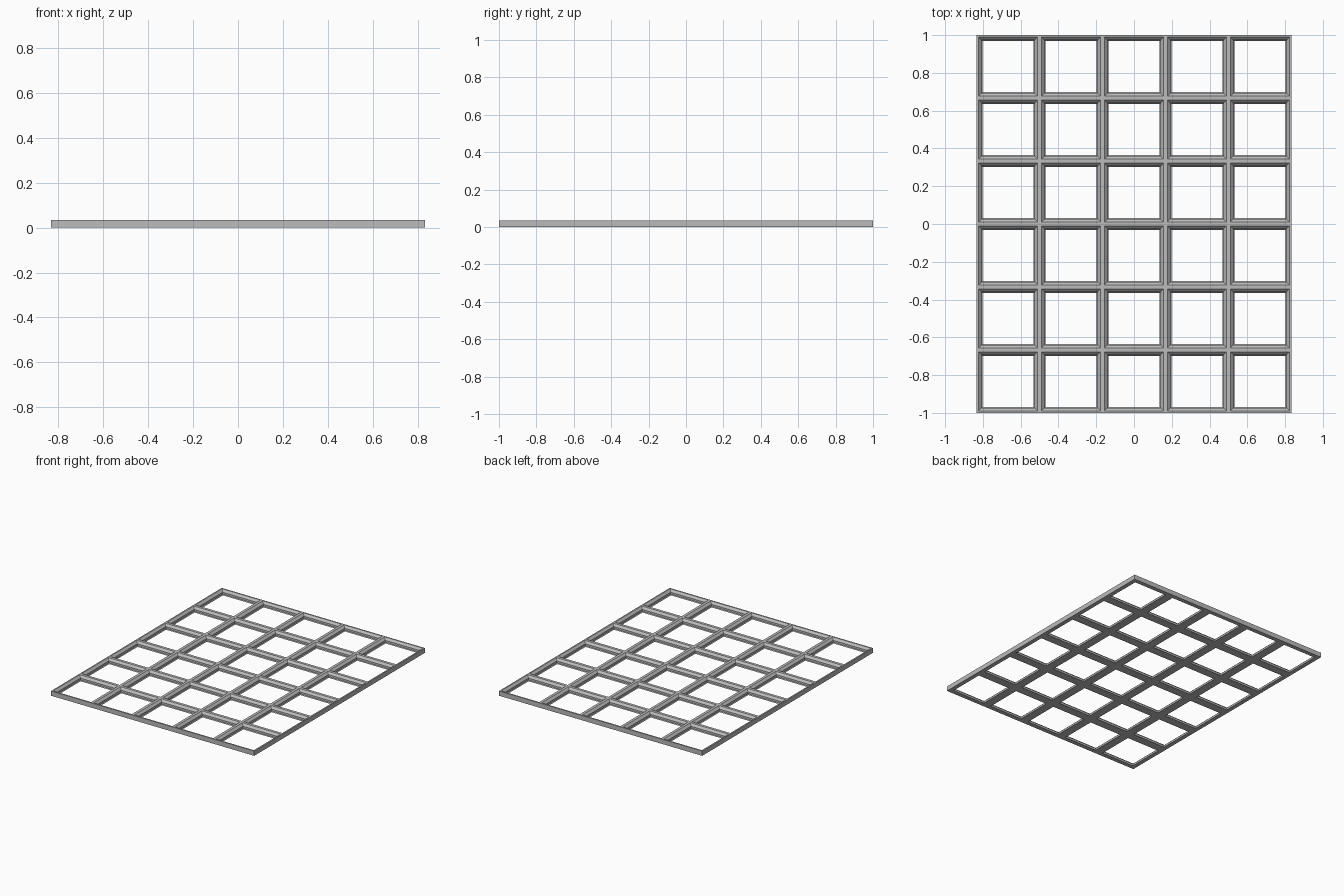
import bpy
import bmesh

cube = bpy.data.objects.get("Cube")
if cube:
    bpy.data.objects.remove(cube, do_unlink=True)

COLUMNS, ROWS = 5, 6
PITCH = 2 / ROWS
HEIGHT = 0.035

# Cell wall section: (inset from cell border, z), from the top rim to the underside
SECTION = [
    (0, HEIGHT),
    (0.0105, HEIGHT),
    (0.026, 0.0198),
    (0.026, 0.0056),
    (0.0315, 0),
    (0, 0),
]


def square_ring(bm, cx, cy, inset, z):
    r = PITCH / 2 - inset
    corners = [(-r, -r), (r, -r), (r, r), (-r, r)]
    return [bm.verts.new((cx + x, cy + y, z)) for x, y in corners]


def add_cell(bm, cx, cy):
    rings = [square_ring(bm, cx, cy, inset, z) for inset, z in SECTION]
    for upper, lower in zip(rings, rings[1:]):
        for i in range(4):
            j = (i + 1) % 4
            bm.faces.new((upper[i], upper[j], lower[j], lower[i]))


# Grid of open cells sharing their ribs
bm = bmesh.new()
for col in range(COLUMNS):
    for row in range(ROWS):
        add_cell(bm, (col - (COLUMNS - 1) / 2) * PITCH, (row - (ROWS - 1) / 2) * PITCH)
bmesh.ops.remove_doubles(bm, verts=bm.verts[:], dist=0.001)

# Outer wall joins the top and bottom borders
border = [e for e in bm.edges if e.is_boundary]
bmesh.ops.bridge_loops(bm, edges=border)
bmesh.ops.recalc_face_normals(bm, faces=bm.faces[:])

mesh = bpy.data.meshes.new("grid_baseplate")
bm.to_mesh(mesh)
bm.free()
plate = bpy.data.objects.new("grid_baseplate", mesh)
bpy.context.collection.objects.link(plate)

# Plain grey material
grey = bpy.data.materials.new("plain_grey")
grey.use_nodes = True
colour = (0.5, 0.5, 0.5, 1)
grey.diffuse_color = colour
for node in grey.node_tree.nodes:
    if node.type == "BSDF_PRINCIPLED":
        node.inputs["Base Color"].default_value = colour
mesh.materials.append(grey)
